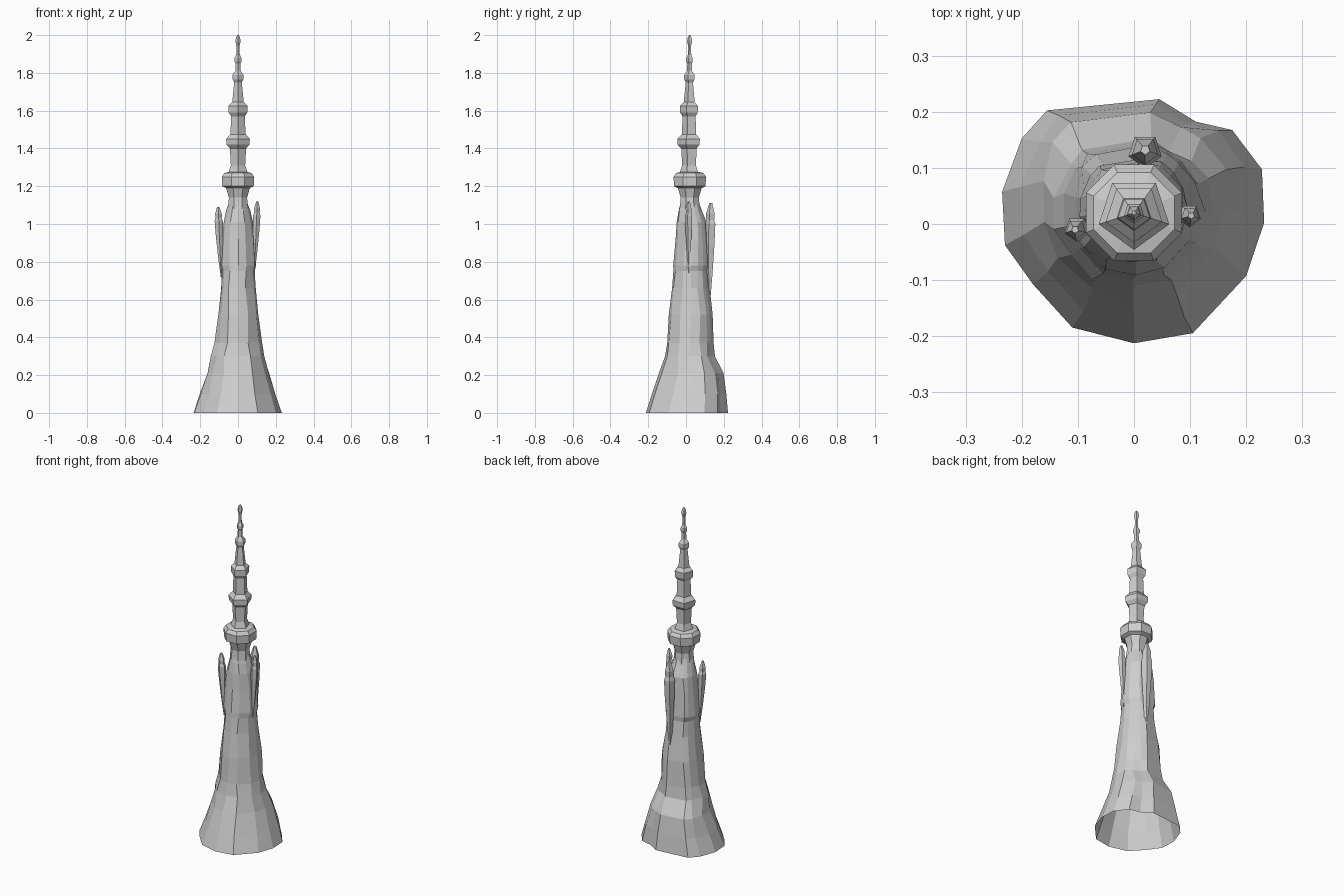
import bpy, math, random
from mathutils import Vector

random.seed(4)
if "Cube" in bpy.data.objects:
    bpy.data.objects.remove(bpy.data.objects["Cube"])

stone = bpy.data.materials.new("pale stone")
stone.use_nodes = True
stone.diffuse_color = (0.62, 0.62, 0.62, 1)
stone.node_tree.nodes["Principled BSDF"].inputs["Base Color"].default_value = (0.62, 0.62, 0.62, 1)


def skin(name, rings, cap_top=False, cap_bottom=False):
    """Join equal rings of points into a faceted tube."""
    n = len(rings[0])
    verts = [p for ring in rings for p in ring]
    faces = []
    for r in range(len(rings) - 1):
        for i in range(n):
            a, b = r * n + i, r * n + (i + 1) % n
            faces.append((a, b, b + n, a + n))
    if cap_bottom:
        faces.append(tuple(reversed(range(n))))
    if cap_top:
        faces.append(tuple(range(len(verts) - n, len(verts))))
    mesh = bpy.data.meshes.new(name)
    mesh.from_pydata(verts, [], faces)
    mesh.materials.append(stone)
    obj = bpy.data.objects.new(name, mesh)
    bpy.context.collection.objects.link(obj)
    return obj


def ring(sides, cx, cy, z, rx, ry, start=-90):
    angles = [math.radians(start + 360 * i / sides) for i in range(sides)]
    return [Vector((cx + rx * math.cos(a), cy + ry * math.sin(a), z)) for a in angles]


# Flared trunk: an uneven foot that settles into a rounder shaft, open below
foot = [(0, -.215), (.105, -.197), (.2, -.095), (.232, 0), (.228, .095), (.175, .165),
        (.11, .18), (.045, .22), (-.155, .2), (-.2, .15), (-.235, .055), (-.23, -.04),
        (-.18, -.11), (-.11, -.187)]
# height, half width, front y, back y, share of foot outline, jitter
levels = [(0, .232, -.215, .22, 1, 0), (.1, .197, -.18, .212, .95, .004),
          (.21, .165, -.142, .2, .8, .006), (.3, .14, -.117, .155, .6, .006),
          (.37, .123, -.105, .147, .45, .005), (.52, .11, -.093, .142, .3, .005),
          (.66, .092, -.075, .125, .2, .004), (.75, .087, -.067, .117, .1, .002),
          (.78, .097, -.066, .122, .1, .003), (.92, .089, -.056, .117, .1, .004),
          (1.01, .077, -.05, .108, 0, .003), (1.07, .062, -.04, .085, 0, .003),
          (1.11, .05, -.03, .072, 0, 0)]
trunk = []
for z, half, front, back, share, jitter in levels:
    cy, ry = (front + back) / 2, (back - front) / 2
    pts = []
    for x, y in foot:
        a = math.atan2(y, x)
        u = share * x / .232 + (1 - share) * math.cos(a)
        v = share * y / .2175 + (1 - share) * math.sin(a)
        pts.append(Vector((half * u + random.uniform(-jitter, jitter),
                           cy + ry * v + random.uniform(-jitter, jitter), z)))
    trunk.append(pts)
skin("tower_trunk", trunk)

# Eight-sided neck and projecting gallery
gallery = [(1.08, .058), (1.14, .052), (1.19, .068), (1.2, .09), (1.25, .093),
           (1.27, .078), (1.275, .055)]
skin("gallery", [ring(8, 0, .02, z, r, r, -112.5) for z, r in gallery], cap_top=True)

# Five-sided tiered spire
tiers = [(1.25, .062), (1.31, .04), (1.4, .045), (1.42, .064), (1.45, .066),
         (1.475, .042), (1.57, .038), (1.59, .052), (1.625, .053), (1.645, .032),
         (1.75, .021), (1.765, .03), (1.79, .03), (1.81, .015), (1.85, .013),
         (1.86, .019), (1.88, .019), (1.895, .01), (1.94, .008), (1.965, .014),
         (1.985, .012), (2.0, .004)]
skin("tiered_spire", [ring(5, 0, .02, z, r, r) for z, r in tiers], cap_top=True)


# Slender pinnacles that grow out of the shaft
def pinnacle(name, x, y, base, top, radius, lean):
    steps = [(0, .1), (.3, .55), (.62, .9), (.8, 1), (.84, .75), (.9, .8), (1, .28)]
    rings = []
    for t, width in steps:
        pull = 1 - lean * (1 - t)
        rings.append(ring(5, x * pull, .02 + (y - .02) * pull, base + t * (top - base),
                          radius * width, radius * width))
    skin(name, rings, cap_top=True, cap_bottom=True)


pinnacle("left_pinnacle", .102, .015, .74, 1.12, .021, .15)
pinnacle("right_pinnacle", -.105, -.01, .72, 1.09, .023, .15)
pinnacle("back_pinnacle", .02, .132, .56, 1.11, .031, .08)
